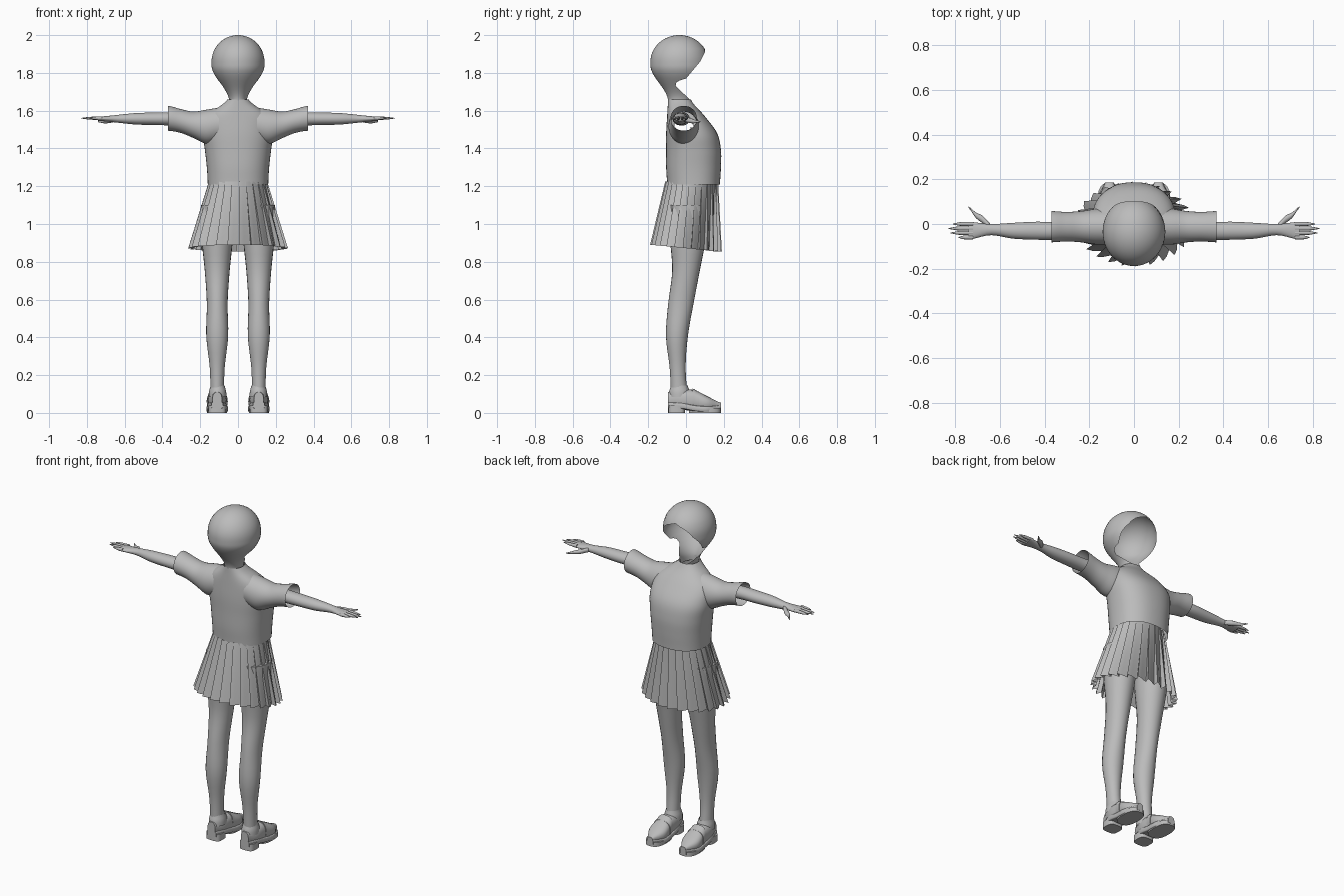
import bpy, bmesh, math

cube = bpy.data.objects.get("Cube")
if cube:
    bpy.data.objects.remove(cube)

grey = bpy.data.materials.new("plain grey")
grey.use_nodes = True
grey.diffuse_color = (.5, .5, .5, 1)
grey.node_tree.nodes["Principled BSDF"].inputs["Base Color"].default_value = grey.diffuse_color


def sample(values, t):
    """Smooth curve through evenly spaced values; a plain number stays constant."""
    if not isinstance(values, list):
        return values
    last = len(values) - 1
    i = min(int(t * last), last - 1)
    u = t * last - i
    before, here, there, after = (values[max(0, min(last, i + k))] for k in (-1, 0, 1, 2))
    leave, arrive = (there - before) / 2, (after - here) / 2
    ease = u * u * (3 - 2 * u)
    return here + (there - here) * ease + u * (1 - u) * (leave * (1 - u) - arrive * u)


def skin(name, rings, closed=True, caps=False, mirror=False, sharp=80, opening=None):
    """Join rings of points into one smooth surface."""
    bm = bmesh.new()
    loops = [[bm.verts.new(point) for point in ring] for ring in rings]
    for low, high in zip(loops, loops[1:]):
        sides = list(zip(low, low[1:] + low[:1], high[1:] + high[:1], high))
        for corners in sides if closed else sides[:-1]:
            bm.faces.new(corners)
    if caps:
        bm.faces.new(loops[0])
        bm.faces.new(loops[-1])
    bmesh.ops.remove_doubles(bm, verts=bm.verts, dist=.0002)
    if opening:
        inside = [face for face in bm.faces if opening(face.calc_center_median())]
        bmesh.ops.delete(bm, geom=inside, context='FACES')
    bmesh.ops.recalc_face_normals(bm, faces=bm.faces)
    mesh = bpy.data.meshes.new(name)
    bm.to_mesh(mesh)
    bm.free()
    mesh.materials.append(grey)
    part = bpy.data.objects.new(name, mesh)
    bpy.context.collection.objects.link(part)
    if mirror:
        part.modifiers.new("Mirror", 'MIRROR')
    bpy.ops.object.select_all(action='DESELECT')
    part.select_set(True)
    bpy.context.view_layer.objects.active = part
    bpy.ops.object.shade_smooth_by_angle(angle=math.radians(sharp))


def rounded(value, power):
    return math.copysign(abs(value) ** (2 / power), value)


def tube(name, axis, start, stop, x=0, y=0, z=0, rx=0, ry=0, rz=0,
         sides=24, steps=24, power=2, **options):
    """Loft a rounded section along an axis; centres and radii may vary on the way."""
    rings = []
    for i in range(steps + 1):
        t = i / steps
        centre = [sample(value, t) for value in (x, y, z)]
        radius = [sample(value, t) for value in (rx, ry, rz)]
        along = 'xyz'.index(axis)
        centre[along] = start + (stop - start) * t
        first, second = [k for k in range(3) if k != along]
        ring = []
        for j in range(sides):
            angle = math.tau * j / sides
            point = list(centre)
            point[first] += radius[first] * rounded(math.cos(angle), power)
            point[second] += radius[second] * rounded(math.sin(angle), power)
            ring.append(point)
        rings.append(ring)
    skin(name, rings, **options)


# Head shell: a dome tapering to the neck, with the face left open
FACE_EDGE = [(2, .3), (1.93, .11), (1.86, .075), (1.77, 0), (1.755, -.05), (1.73, -.055), (1.65, .03)]


def face_edge(height):
    for (top, y_top), (low, y_low) in zip(FACE_EDGE, FACE_EDGE[1:]):
        if height >= low:
            return y_low + (y_top - y_low) * (height - low) / (top - low)
    return y_low


def head_ring(height):
    taper = max(0, min(1, (height - 1.65) / .19))
    size = taper * taper * (3 - 2 * taper)
    if height > 1.86:
        size = math.sqrt(max(0, 1 - ((height - 1.86) / .14) ** 2))
        half_width, half_depth = .14 * size, .153 * size
    else:
        half_width, half_depth = .047 + .093 * size, .06 + .093 * size
    reach = (face_edge(height) + .035) / max(half_depth, .001)
    gap = math.acos(max(-1, min(1, reach)))
    angles = [gap + (math.tau - 2 * gap) * j / 40 for j in range(41)]
    return [(half_width * math.sin(a), half_depth * math.cos(a) - .035, height) for a in angles]


dome = [1.86 + .14 * math.cos(math.pi * i / 32) for i in range(16)]
taper_down = [1.86 - .01 * i for i in range(24)]
skin("head_shell", [head_ring(height) for height in dome + taper_down], closed=False)

# Shirt: body with arm openings, and flared sleeves
tube("shirt_body", 'z', 1.21, 1.66, y=[.04, .04, .04, .03, 0, -.035],
     rx=[.16, .165, .175, .185, .165, .055], ry=[.14, .145, .145, .135, .1, .06],
     sides=48, power=2.3,
     opening=lambda c: abs(c.x) > .1 and math.hypot(c.y + .015, c.z - 1.53) < .05)
tube("shirt_sleeves", 'x', .1, .37, y=-.012, z=[1.525, 1.515, 1.525, 1.545, 1.56],
     ry=[.08, .08, .07, .066, .07], rz=[.09, .09, .07, .063, .066], sides=32, mirror=True)

# Arms running into flat palms
tube("arms", 'x', .25, .74, y=[-.02, -.03, -.03, -.03, -.025, -.03], z=1.557,
     ry=[.04, .04, .04, .035, .025, .04], rz=[.036, .035, .033, .03, .02, .011],
     caps=True, mirror=True)

# Fingers and thumbs
finger_tips = {"index": .81, "middle": .83, "ring": .82, "little": .785}
for i, (finger, tip) in enumerate(finger_tips.items()):
    tube(finger + "_fingers", 'x', .72, tip, y=-.02 * i, z=1.56,
         ry=[.01, .009, .008, .002], rz=[.01, .009, .007, .002],
         sides=10, steps=9, caps=True, mirror=True)
tube("thumbs", 'x', .645, .74, y=[-.01, .02, .04, .075], z=[1.555, 1.548, 1.543, 1.542],
     ry=[.015, .017, .012, .003], rz=[.013, .013, .01, .003],
     sides=12, steps=9, caps=True, mirror=True)

# Pleated skirt: broad panels, each with a sharp fold tucked behind the next
PLEATS, ROWS = 26, 8
rings = []
for row in range(ROWS + 1):
    drop = row / ROWS
    ring = []
    for pleat in range(PLEATS):
        for place, fold in ((0, -1), (.45, -.4), (.88, 0), (.8, -1.1)):
            angle = math.tau * (pleat + place) / PLEATS
            side, ahead = math.sin(angle), math.cos(angle)
            depth = fold * (.006 + .024 * drop)
            ring.append(((.155 + .11 * drop + depth) * side,
                         (.14 + .05 * drop + depth) * ahead + .03 * (1 - drop),
                         1.225 - drop * (.353 + .018 * ahead)))
    rings.append(ring)
skin("pleated_skirt", rings, sharp=25)

# Legs with calf, knee and thigh
tube("legs", 'z', .06, 1.1, x=.11, y=[-.035, -.044, -.048, -.027, 0, .01, .01],
     rx=[.036, .039, .058, .055, .066, .083, .085], ry=[.045, .042, .058, .067, .073, .095, .1],
     caps=True, mirror=True)

# Loafers: upper, sole, heel, front pad, strap and ankle rim
tube("shoe_uppers", 'y', -.095, .185, x=.11, z=[.07, .07, .065, .05, .04],
     rx=[.025, .046, .05, .053, .018], rz=[.04, .052, .055, .037, .014],
     power=2.5, caps=True, mirror=True, sharp=60)
tube("shoe_soles", 'y', -.095, .185, x=.11, z=[.04, .038, .025, .02, .025],
     rx=[.03, .047, .054, .055, .02], rz=.016, power=7, caps=True, mirror=True, sharp=40)
tube("shoe_heels", 'z', 0, .04, x=.11, y=-.05, rx=.046, ry=.044,
     steps=1, power=3.5, caps=True, mirror=True, sharp=40)
tube("shoe_front_pads", 'z', 0, .025, x=.11, y=.1, rx=.053, ry=.085,
     steps=1, power=2.6, caps=True, mirror=True, sharp=40)
tube("shoe_straps", 'y', .035, .07, x=.11, z=[.072, .061], rx=[.051, .056], rz=[.057, .05],
     steps=4, power=2.5, caps=True, mirror=True, sharp=40)
tube("shoe_ankle_rims", 'z', .085, .145, x=.108, y=-.035, rx=[.047, .045, .037],
     ry=[.056, .054, .044], steps=6, mirror=True)
